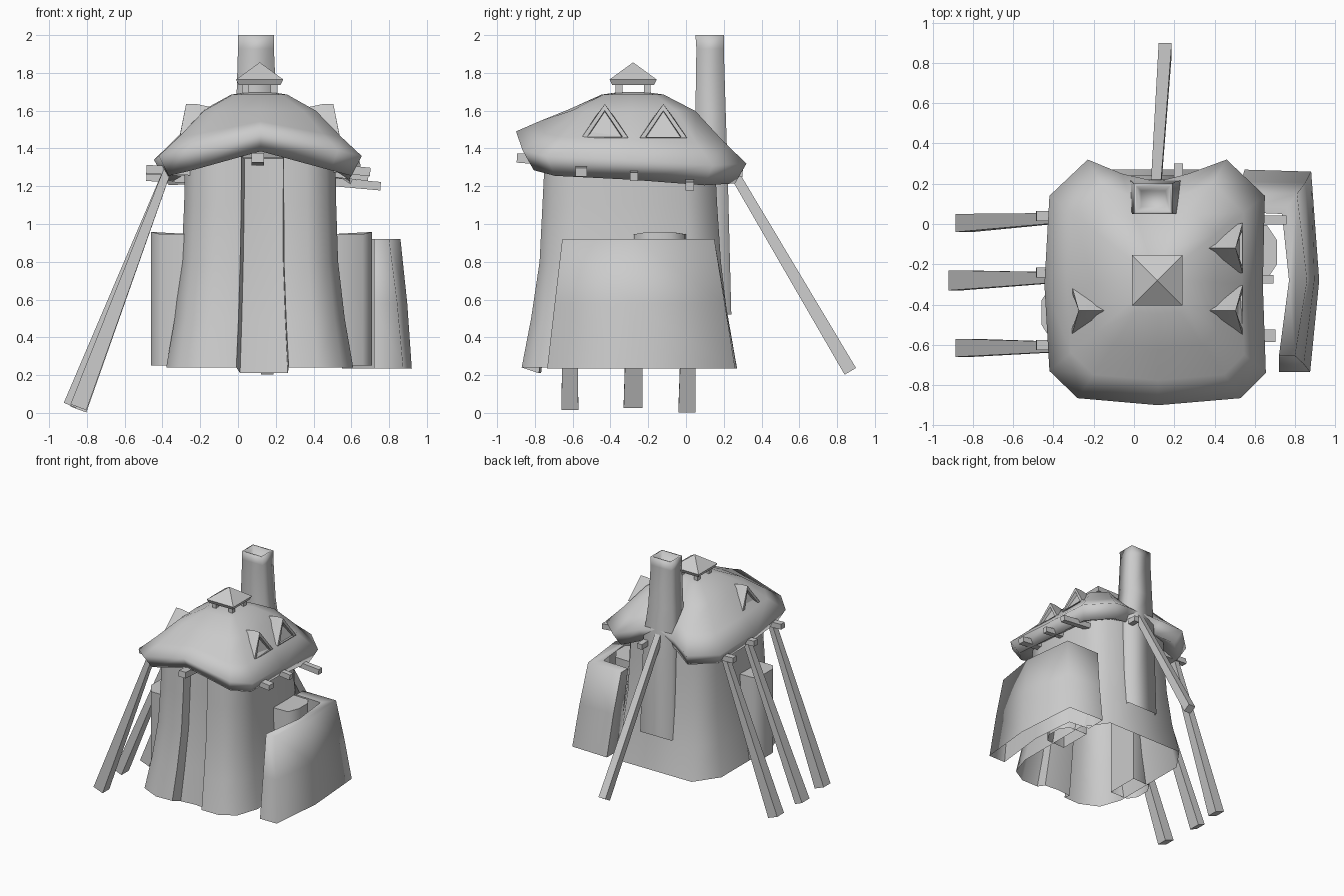
import bpy, bmesh, math
from mathutils import Vector

if "Cube" in bpy.data.objects:
    bpy.data.objects.remove(bpy.data.objects["Cube"])


def make(name, verts, faces, smooth=None):
    bm = bmesh.new()
    vs = [bm.verts.new(v) for v in verts]
    for f in faces:
        bm.faces.new([vs[i] for i in f])
    bmesh.ops.recalc_face_normals(bm, faces=bm.faces)
    me = bpy.data.meshes.new(name)
    bm.to_mesh(me)
    bm.free()
    ob = bpy.data.objects.new(name, me)
    bpy.context.collection.objects.link(ob)
    if smooth:
        bpy.ops.object.select_all(action='DESELECT')
        ob.select_set(True)
        bpy.context.view_layer.objects.active = ob
        bpy.ops.object.shade_smooth_by_angle(angle=math.radians(smooth))
    return ob


def loft(name, rings, start=True, end=True, smooth=None):
    n = len(rings[0])
    faces = [(r * n + i, r * n + (i + 1) % n, (r + 1) * n + (i + 1) % n, (r + 1) * n + i)
             for r in range(len(rings) - 1) for i in range(n)]
    if start:
        faces.append(tuple(range(n)))
    if end:
        faces.append(tuple(range((len(rings) - 1) * n, len(rings) * n)))
    return make(name, [p for r in rings for p in r], faces, smooth)


def rect(x0, x1, y0, y1, z):
    return [(x0, y0, z), (x1, y0, z), (x1, y1, z), (x0, y1, z)]


def pole(name, top, foot, side, w0, w1, t0, t1):
    # tapered timber: w is the width along side, t the thickness
    a, b, s = Vector(top), Vector(foot), Vector(side)
    n = (b - a).cross(s).normalized()
    loft(name, [[c + s * w * i / 2 + n * t * j / 2 for i, j in ((-1, -1), (1, -1), (1, 1), (-1, 1))]
                for c, w, t in ((a, w0, t0), (b, w1, t1))])


# Hut wall: flared, open below, with a recessed curtain in front
section = [(.3, -.84), (.31, -1), (.62, -1), (.88, -.87), (1, -.55), (1, 0), (1, .65), (.72, 1), (0, 1),
           (-.72, 1), (-1, .65), (-1, 0), (-1, -.55), (-.87, -.87), (-.55, -1), (-.25, -.99),
           (-.21, -.84), (.05, -.82)]
levels = [(.24, -.38, .61, -.87, .27), (.5, -.335, .565, -.82, .22), (.8, -.30, .53, -.775, .185),
          (1.1, -.285, .52, -.76, .165), (1.4, -.28, .515, -.745, .15)]
rings = []
for k, (z, x0, x1, y0, y1) in enumerate(levels):
    rings.append([((x0 + x1) / 2 + u * (x1 - x0) / 2, (y0 + y1) / 2 + v * (y1 - y0) / 2,
                   z - (.03 if k == 0 and i in (0, 16, 17) else 0)) for i, (u, v) in enumerate(section)])
loft("hut_wall", rings, False, False, 60)

# Roof: thick drooping eave rising to a dome
eave = [(.12, -.90, 1.49), (.53, -.865, 1.39), (.655, -.74, 1.36), (.64, -.3, 1.34), (.65, .14, 1.31),
        (.46, .32, 1.32), (.27, .25, 1.38), (.115, .21, 1.41), (-.06, .25, 1.38), (-.23, .32, 1.32),
        (-.42, .14, 1.31), (-.445, -.3, 1.34), (-.42, -.73, 1.36), (-.28, -.865, 1.39)]
cx, cy = .115, -.28


def roof_ring(s, f):
    return [(cx + (x - cx) * s, cy + (y - cy) * s, f(z)) for x, y, z in eave]


loft("roof", [roof_ring(.72, lambda z: z - .04), roof_ring(.9, lambda z: z - .105),
              roof_ring(1, lambda z: z), roof_ring(.8, lambda z: z + .36 * (1.64 - z)),
              roof_ring(.55, lambda z: 1.6 + (z - 1.36) * .05),
              roof_ring(.27, lambda z: 1.685), roof_ring(.1, lambda z: 1.70)], smooth=110)


# Hooded triangular dormers with recessed openings
def dormer(name, s, yc):
    def p(x, y, z):
        return (cx + s * (x - cx), yc + y, z)
    v = [p(.54, -.125, 1.455), p(.54, .125, 1.455), p(.505, 0, 1.635),
         p(.54, -.095, 1.46), p(.54, .095, 1.46), p(.505, 0, 1.6),
         p(.525, -.09, 1.46), p(.525, .09, 1.46), p(.475, 0, 1.595), p(.33, 0, 1.61),
         p(.43, -.1, 1.5), p(.43, .1, 1.5), p(.45, 0, 1.635)]
    make(name, v, [(0, 1, 4, 3), (1, 2, 5, 4), (2, 0, 3, 5), (3, 4, 7, 6), (4, 5, 8, 7), (5, 3, 6, 8),
                   (6, 7, 8), (0, 2, 12, 10), (10, 12, 9), (1, 11, 12, 2), (11, 9, 12)], 50)


dormer("dormer_right_front", 1, -.43)
dormer("dormer_right_back", 1, -.12)
dormer("dormer_left", -1, -.43)


# Roof vent: four posts, slab and pyramid lid
def vent(h, z):
    return rect(cx - h, cx + h, cy - h, cy + h, z)


for i in (-1, 1):
    for j in (-1, 1):
        x, y = cx + i * .075, cy + j * .075
        loft("vent_post", [rect(x - .018, x + .018, y - .018, y + .018, z) for z in (1.63, 1.74)])
loft("vent_lid", [vent(.11, 1.735), vent(.125, 1.765), vent(.001, 1.855)])

# Chimney: tapering square flue, hollow at the top
loft("chimney", [rect(-.03, .26, .09, .24, .52), rect(-.02, .245, .06, .22, 1.3),
                 rect(-.01, .205, .05, .21, 1.6), rect(0, .19, .055, .2, 1.93),
                 rect(0, .19, .05, .2, 2.0), rect(.012, .178, .062, .188, 2.0),
                 rect(.035, .155, .085, .165, 1.94)], start=False, smooth=91)

# Guard wall on the right, leaning inward, open underneath
base = [(.55, .27), (.88, .26), (.92, -.28), (.875, -.735), (.72, -.735), (.77, -.28), (.735, .08), (.55, .1)]
top = [(.5, .15), (.81, .15), (.86, -.28), (.80, -.655), (.72, -.655), (.77, -.28), (.735, .05), (.5, .06)]
mid = [((a[0] + b[0]) / 2 + (.006 if i < 4 else 0), (a[1] + b[1]) / 2)
       for i, (a, b) in enumerate(zip(base, top))]
loft("guard_wall", [[(x, y, z) for x, y in pts] for pts, z in ((base, .235), (mid, .58), (top, .92))],
     start=False, smooth=88)


# Rounded bays at the sides, open underneath
def bay(name, s, y):
    outline = [(.49, -.14), (.66, -.135), (.71, -.06), (.71, .06), (.66, .135), (.49, .14)]
    loft(name, [[(cx + s * (u - cx) * (.966 if s < 0 else 1), y + v, z - (.012 if abs(v) > .1 and z > .5 else 0))
                 for u, v in outline] for z in (.25, .958)], start=False, smooth=75)


bay("bay_right", 1, -.14)
bay("bay_left", -1, -.44)

# Propping poles
pole("prop_front", (-.36, -.61, 1.32), (-.845, -.615, .03), (0, 1, 0), .05, .09, .04, .09)
pole("prop_middle", (-.36, -.265, 1.32), (-.89, -.28, .04), (0, 1, 0), .05, .1, .04, .07)
pole("prop_rear", (-.36, .03, 1.32), (-.845, .005, .018), (0, 1, 0), .05, .09, .04, .09)
pole("prop_back", (.11, .2, 1.36), (.155, .87, .22), (1, 0, 0), .05, .065, .05, .07)

# Rafter ends under the eave, slightly tilted
for y, z in ((.04, 1.25), (-.24, 1.285), (-.6, 1.29)):
    pole("rafter_left", (-.25, y, z - .01), (-.485, y, z), (0, 1, 0), .05, .05, .045, .045)
for y, z, x, w in ((.02, 1.2, .755, .045), (-.275, 1.25, .69, .042), (-.555, 1.275, .70, .06)):
    pole("rafter_right", (.42, y, z + .03), (x, y, z), (0, 1, 0), w, w, .045, .045)
pole("rafter_front", (.105, -.7, 1.335), (.105, -.895, 1.35), (1, 0, 0), .065, .065, .05, .05)
pole("rafter_back", (.222, .1, 1.28), (.222, .3, 1.27), (1, 0, 0), .045, .045, .045, .045)
